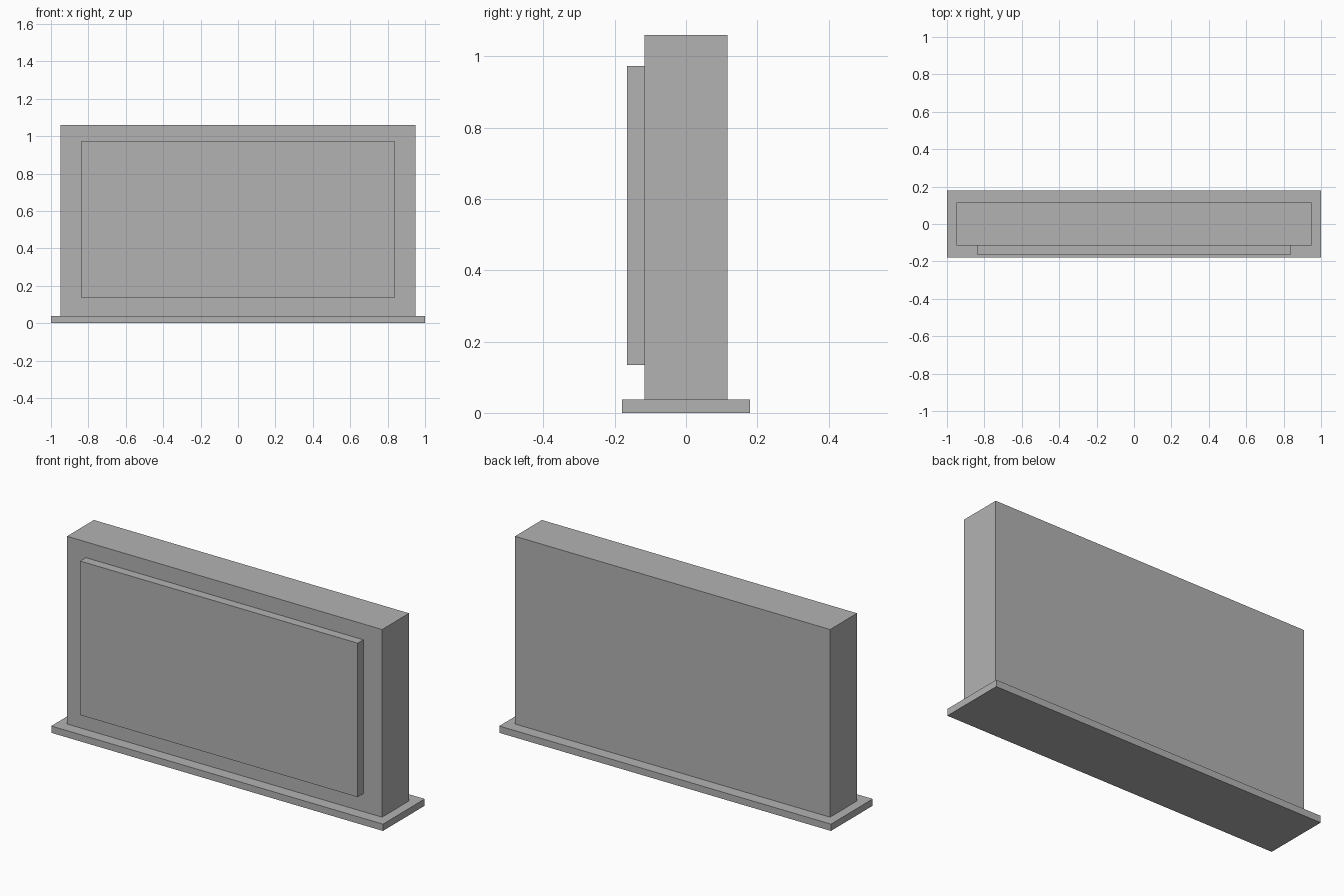
import bpy

# Remove the default cube
cube = bpy.data.objects.get("Cube")
if cube:
    bpy.data.objects.remove(cube, do_unlink=True)

# Single flat grey
grey = bpy.data.materials.new("plain_grey")
grey.use_nodes = True
colour = (0.45, 0.45, 0.45, 1)
grey.diffuse_color = colour
grey.node_tree.nodes["Principled BSDF"].inputs["Base Color"].default_value = colour


def box(name, low, high):
    """Axis-aligned box between two opposite corners."""
    bpy.ops.mesh.primitive_cube_add(size=1)
    obj = bpy.context.object
    obj.name = name
    for v in obj.data.vertices:
        v.co = [h if c > 0 else l for c, l, h in zip(v.co, low, high)]
    obj.data.materials.append(grey)
    return obj


# Plinth, upright slab and raised front panel
box("base_plinth", (-1, -0.18, 0), (1, 0.18, 0.037))
box("main_slab", (-0.95, -0.116, 0.037), (0.95, 0.116, 1.06))
box("front_panel", (-0.837, -0.165, 0.135), (0.837, -0.116, 0.974))
